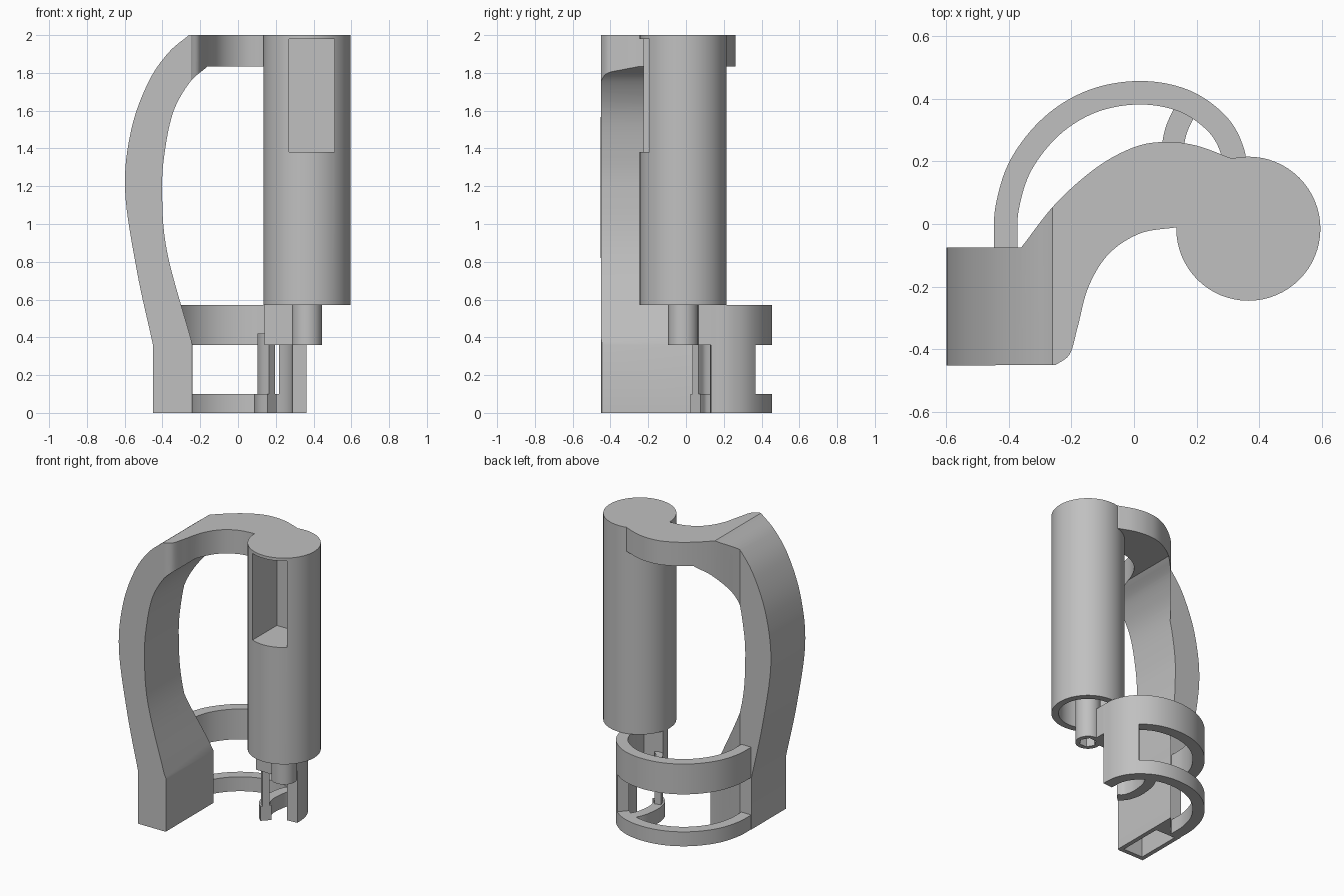
import bpy, bmesh, math
from mathutils import Vector

cube = bpy.data.objects.get("Cube")
if cube:
    bpy.data.objects.remove(cube, do_unlink=True)

GREY = (0.53, 0.53, 0.53, 1.0)
mat = bpy.data.materials.new("plain grey")
mat.use_nodes = True
mat.diffuse_color = GREY
for node in mat.node_tree.nodes:
    if node.type == 'BSDF_PRINCIPLED':
        node.inputs["Base Color"].default_value = GREY


def curve(points, steps=8):
    """Smooth 2D curve through the points."""
    pts = [Vector(p) for p in points]
    pts = [2 * pts[0] - pts[1]] + pts + [2 * pts[-1] - pts[-2]]
    out = []
    for a, b, c, d in zip(pts, pts[1:], pts[2:], pts[3:]):
        for i in range(steps):
            t = i / steps
            out.append(0.5 * (2 * b + (c - a) * t + (2 * a - 5 * b + 4 * c - d) * t * t
                              + (3 * b - a - 3 * c + d) * t ** 3))
    return out + [pts[-2]]


def band(path, width):
    """Closed outline of constant width around a path."""
    left, right = [], []
    for i, p in enumerate(path):
        t = (path[min(i + 1, len(path) - 1)] - path[max(i - 1, 0)]).normalized()
        n = Vector((-t.y, t.x)) * width / 2
        left.append(p + n)
        right.append(p - n)
    return left + right[::-1]


def prism(name, outline, low, high, axis='Z'):
    """Extrude an outline along z, or an x-z outline along y."""
    place = (lambda p, h: (p[0], p[1], h)) if axis == 'Z' else (lambda p, h: (p[0], h, p[1]))
    bm = bmesh.new()
    rings = [[bm.verts.new(place(p, h)) for p in outline] for h in (low, high)]
    bm.faces.new(rings[0])
    bm.faces.new(rings[1])
    n = len(outline)
    for i in range(n):
        j = (i + 1) % n
        bm.faces.new((rings[0][i], rings[0][j], rings[1][j], rings[1][i]))
    bmesh.ops.recalc_face_normals(bm, faces=bm.faces)
    mesh = bpy.data.meshes.new(name)
    bm.to_mesh(mesh)
    bm.free()
    obj = bpy.data.objects.new(name, mesh)
    obj.data.materials.append(mat)
    bpy.context.collection.objects.link(obj)
    return obj


def circle(radius, sides=64):
    return [(HUB[0] + radius * math.cos(math.tau * i / sides),
             HUB[1] + radius * math.sin(math.tau * i / sides)) for i in range(sides)]


def rect(x0, y0, x1, y1):
    return [(x0, y0), (x1, y0), (x1, y1), (x0, y1)]


def activate(obj):
    bpy.ops.object.select_all(action='DESELECT')
    obj.select_set(True)
    bpy.context.view_layer.objects.active = obj


def combine(obj, tool, operation='DIFFERENCE'):
    tool.hide_render = True
    mod = obj.modifiers.new("cut", 'BOOLEAN')
    mod.operation, mod.solver, mod.object = operation, 'EXACT', tool
    activate(obj)
    bpy.ops.object.modifier_apply(modifier=mod.name)
    bpy.data.objects.remove(tool, do_unlink=True)


HUB = (0.365, -0.015)
parts = []

# Handle and top arm: side profile intersected with plan outline
outer = curve([(-.45, .36), (-.535, .75), (-.598, 1.18), (-.565, 1.5), (-.475, 1.75),
               (-.37, 1.905), (-.26, 2)])
inner = curve([(-.16, 1.835), (-.255, 1.75), (-.34, 1.6), (-.385, 1.4), (-.402, 1.18),
               (-.375, .85), (-.24, .36)])
profile = [(-.45, 0)] + outer + [(.4, 2), (.4, 1.835)] + inner + [(-.24, 0)]
handle = prism("handle_and_top_arm", profile, -.6, .4, 'Y')
front_edge = curve([(-.25, -.45), (-.205, -.415), (-.18, -.33), (-.145, -.2), (-.08, -.095),
                    (.02, -.03), (.14, -.01)])
back_edge = curve([(.31, .21), (.2, .25), (.1, .262), (0, .245), (-.12, .18), (-.25, .065),
                   (-.36, -.075)])
plan = ([(-.7, -.452)] + front_edge + [(.25, -.01), (.25, .1), (.36, .15)]
        + back_edge + [(-.7, -.075)])
combine(handle, prism("plan_cutter", plan, -.1, 2.1), 'INTERSECT')
combine(handle, prism("socket_cutter", rect(-.42, -.42, -.27, -.105), -.1, .3))
parts.append(handle)

# Tube with open bottom and front window
tube = prism("tube", circle(.23), .57, 2)
combine(tube, prism("bore_cutter", circle(.185), .5, 1.3))
combine(tube, prism("window_cutter", rect(.27, -.4, .51, .04), 1.38, 1.98))
parts.append(tube)

# Drive shaft with a six-sided socket
shaft = prism("shaft", circle(.08, 48), .36, 1.32)
combine(shaft, prism("shaft_socket_cutter", circle(.055, 6), .3, .56))
parts.append(shaft)

# Upper and lower guard rings, and the column at their end
guard = curve([(-.41, -.08), (-.405, .05), (-.36, .19), (-.26, .315), (-.13, .393),
               (.02, .419), (.16, .393), (.265, .32), (.315, .23), (.325, .13)])
column = [p for p in guard if p.x > .24]
parts.append(prism("lower_guard_ring", band(guard, .075), 0, .1))
parts.append(prism("upper_guard_ring", band(guard, .075), .36, .57))
parts.append(prism("guard_column", band(column, .075), .1, .36))
parts.append(prism("shaft_link", rect(.288, .03, .362, .135), .36, .57))

# Small curved clip, its post and the bar to the shaft
clip = curve([(.165, .365), (.135, .3), (.122, .23), (.12, .16), (.14, .09), (.18, .05)])
parts.append(prism("clip_arc", band(clip, .07), 0, .1))
parts.append(prism("clip_post", band(clip[-14:], .045), 0, .42))
parts.append(prism("clip_bar", rect(.14, 0, .31, .05), .36, .57))

for part in parts:
    activate(part)
    bpy.ops.object.shade_smooth_by_angle(angle=math.radians(30))
